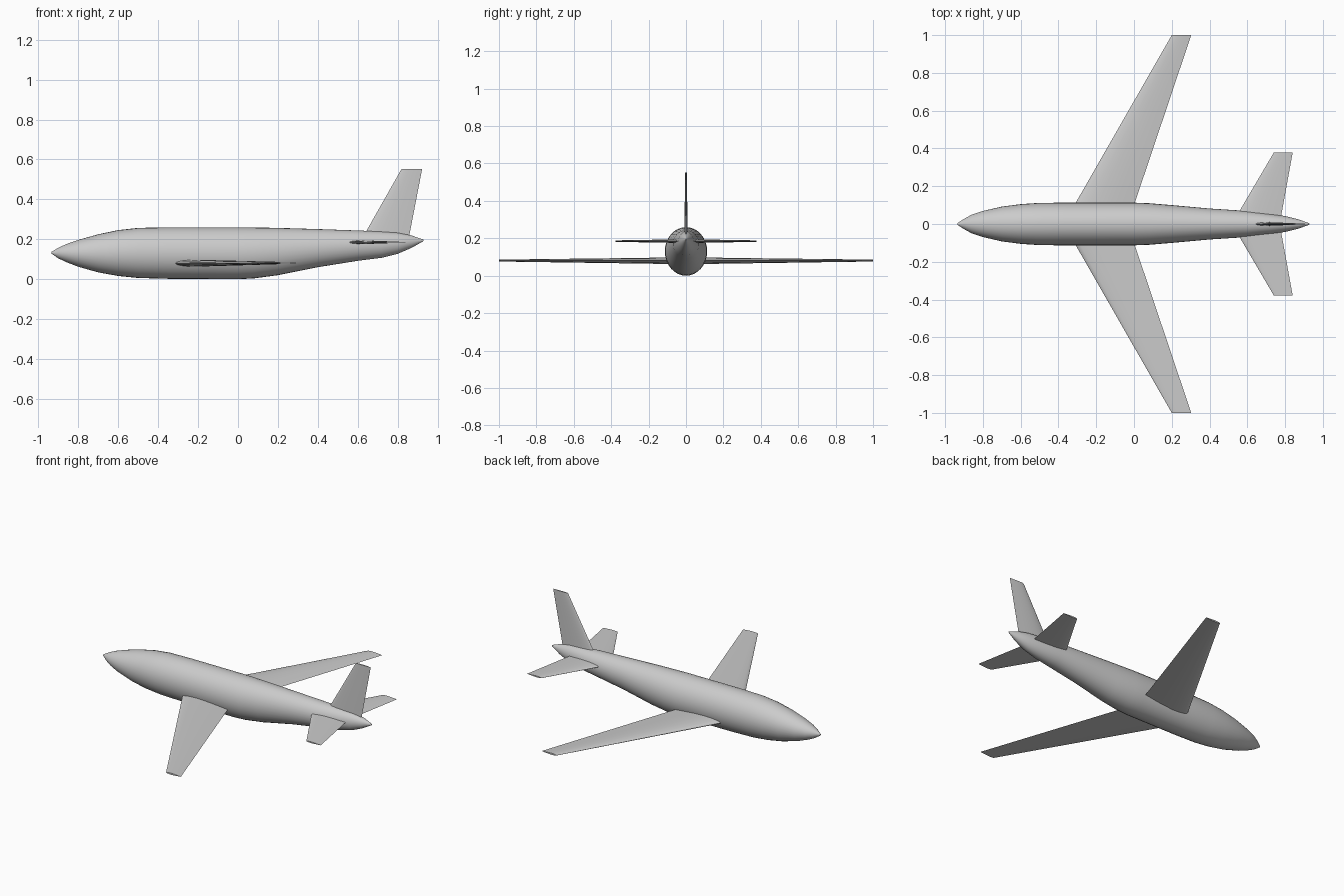
import bpy
import bmesh
from math import sin, cos, pi
from mathutils import Vector

old = bpy.data.objects.get("Cube")
if old:
    bpy.data.objects.remove(old)

grey = bpy.data.materials.new("light_grey")
grey.use_nodes = True
GREY = (0.6, 0.6, 0.6, 1)
grey.diffuse_color = GREY
grey.node_tree.nodes["Principled BSDF"].inputs["Base Color"].default_value = GREY


def loft(name, rings, angle=0.6):
    """Skin a list of closed rings and cap both ends."""
    bm = bmesh.new()
    loops = [[bm.verts.new(p) for p in ring] for ring in rings]
    n = len(loops[0])
    for a, b in zip(loops, loops[1:]):
        for i in range(n):
            j = (i + 1) % n
            bm.faces.new((a[i], a[j], b[j], b[i]))
    bm.faces.new(loops[0])
    bm.faces.new(loops[-1])
    bmesh.ops.recalc_face_normals(bm, faces=bm.faces)
    mesh = bpy.data.meshes.new(name)
    bm.to_mesh(mesh)
    bm.free()
    mesh.materials.append(grey)
    obj = bpy.data.objects.new(name, mesh)
    bpy.context.collection.objects.link(obj)
    bpy.ops.object.select_all(action='DESELECT')
    obj.select_set(True)
    bpy.context.view_layer.objects.active = obj
    bpy.ops.object.shade_smooth_by_angle(angle=angle)
    return obj


# Fuselage stations: x, top, bottom, half width
stations = [
    (-0.935, 0.137, 0.128, 0.004), (-0.90, 0.158, 0.104, 0.027),
    (-0.86, 0.176, 0.085, 0.049), (-0.80, 0.197, 0.062, 0.069),
    (-0.70, 0.225, 0.034, 0.092), (-0.60, 0.246, 0.016, 0.105),
    (-0.50, 0.257, 0.006, 0.112), (-0.35, 0.26, 0.002, 0.113),
    (0.0, 0.26, 0.0, 0.113), (0.08, 0.259, 0.004, 0.110),
    (0.2, 0.257, 0.02, 0.100), (0.4, 0.251, 0.06, 0.082),
    (0.6, 0.244, 0.092, 0.069), (0.72, 0.239, 0.107, 0.053),
    (0.80, 0.233, 0.127, 0.042), (0.87, 0.219, 0.157, 0.025),
    (0.93, 0.198, 0.191, 0.003),
]
SIDES = 32


def ellipse(x, top, bottom, half):
    mid, rise = (top + bottom) / 2, (top - bottom) / 2
    turns = [2 * pi * i / SIDES for i in range(SIDES)]
    return [(x, half * cos(t), mid + rise * sin(t)) for t in turns]


loft("fuselage", [ellipse(*s) for s in stations])

# Aerofoil outline: chord fraction and half thickness fraction
foil = [(0.02, 0.35), (0.08, 0.65), (0.2, 0.92), (0.35, 1.0), (0.6, 0.75), (0.8, 0.4)]
outline = [(0, 0)] + foil + [(1, 0)] + [(c, -t) for c, t in reversed(foil)]


def panel(name, root, tip, span, thick):
    """root and tip: leading x, trailing x, point on the span line, half thickness."""
    rings = []
    for lead, trail, place, half in (root, tip):
        rings.append([Vector((lead + c * (trail - lead), 0, 0)) + span * place[0]
                      + thick * (place[1] + t * half) for c, t in outline])
    return loft(name, rings, angle=0.9)


Y, Z = Vector((0, 1, 0)), Vector((0, 0, 1))
for side, label in ((-1, "front"), (1, "back")):
    panel(label + "_wing", (-0.35, -0.02, (0.04, 0.08), 0.018),
          (0.2, 0.303, (1.0, 0.081), 0.005), Y * side, Z)
    panel(label + "_tailplane", (0.53, 0.775, (0.02, 0.185), 0.010),
          (0.74, 0.84, (0.378, 0.185), 0.004), Y * side, Z)

# Upright fin
panel("tail_fin", (0.62, 0.855, (0.2, 0), 0.010),
      (0.82, 0.923, (0.553, 0), 0.004), Z, Y)
